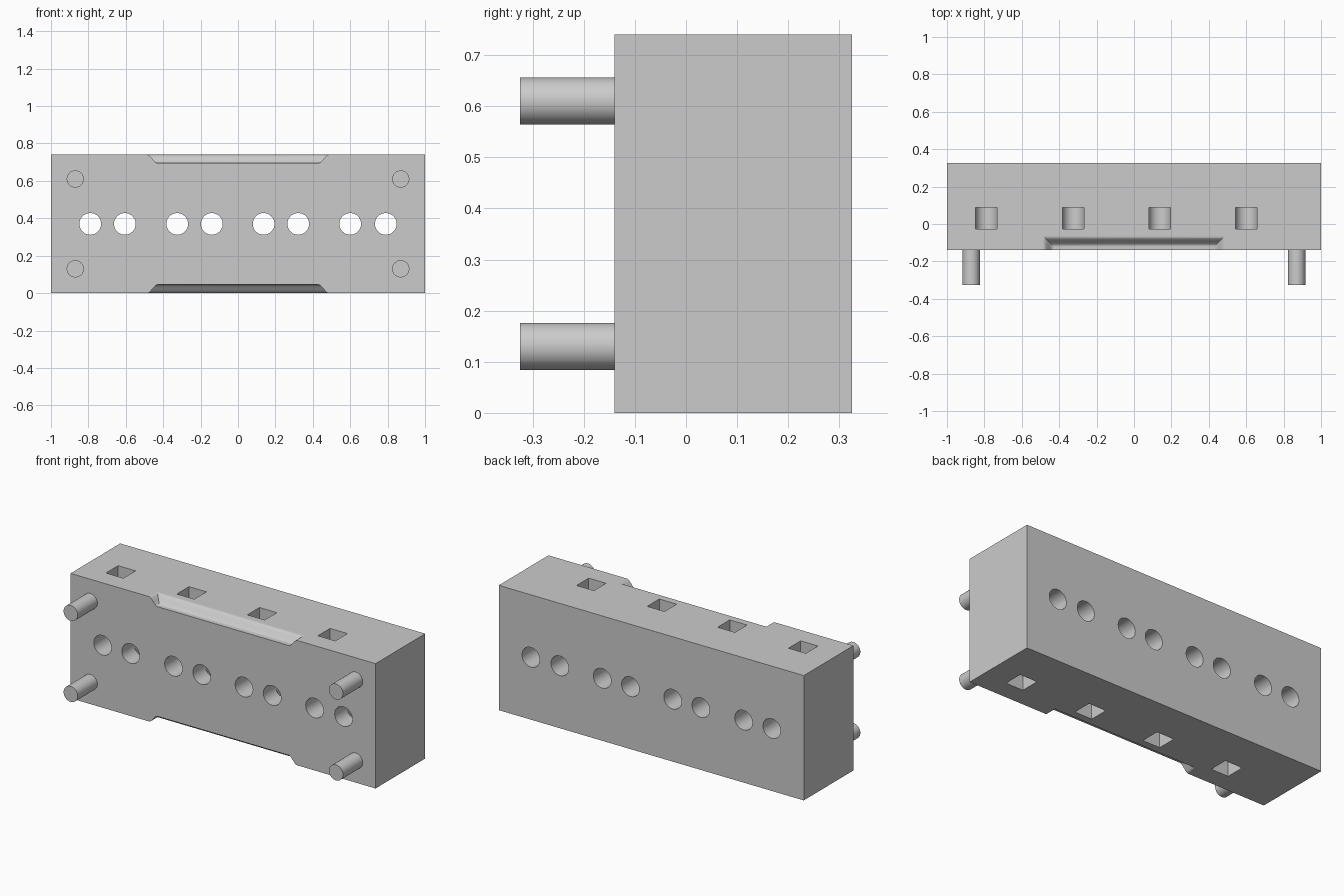
import bpy, bmesh, math
from mathutils import Matrix, Vector

if "Cube" in bpy.data.objects:
    bpy.data.objects.remove(bpy.data.objects["Cube"])

FRONT, BACK, HEIGHT = -0.14, 0.325, 0.74
MID = HEIGHT / 2
SHAFT_Y = 0.03

grey = bpy.data.materials.new("plain grey")
grey.use_nodes = True
grey.diffuse_color = (0.6, 0.6, 0.6, 1)
grey.node_tree.nodes["Principled BSDF"].inputs["Base Color"].default_value = (0.6, 0.6, 0.6, 1)


def add_box(bm, x, y, z):
    """Box from three (low, high) ranges."""
    size = Vector((r[1] - r[0] for r in (x, y, z)))
    centre = Vector((sum(r) / 2 for r in (x, y, z)))
    bmesh.ops.create_cube(bm, size=1, matrix=Matrix.Translation(centre) @ Matrix.Diagonal(size).to_4x4())


def add_rod(bm, x, z, radius, y0, y1):
    """Cylinder lying along y."""
    place = Matrix.Translation((x, (y0 + y1) / 2, z)) @ Matrix.Rotation(math.pi / 2, 4, "X")
    bmesh.ops.create_cone(bm, cap_ends=True, segments=48, radius1=radius, radius2=radius,
                          depth=y1 - y0, matrix=place)


def add_recess(bm, up):
    """Flared shallow scoop on the front edge, its walls an S-curve."""
    depth, flare, steps = 0.045, 0.055, 10
    levels = [(flare * t, depth * t * t * (3 - 2 * t)) for t in (i / steps for i in range(steps + 1))]
    levels.append((flare, depth + 0.05))
    rings = []
    for out, rise in levels:
        z = MID + up * (MID - depth + rise)
        x, y = 0.43 + out, -0.12 + out
        rings.append([bm.verts.new(p) for p in ((-x, -0.3, z), (x, -0.3, z), (x, y, z), (-x, y, z))])
    for a, b in zip(rings, rings[1:]):
        for i in range(4):
            j = (i + 1) % 4
            bm.faces.new((a[i], a[j], b[j], b[i]))
    bm.faces.new(rings[0])
    bm.faces.new(rings[-1])


def finish(bm, name):
    bmesh.ops.recalc_face_normals(bm, faces=bm.faces)
    mesh = bpy.data.meshes.new(name)
    bm.to_mesh(mesh)
    bm.free()
    mesh.materials.append(grey)
    obj = bpy.data.objects.new(name, mesh)
    bpy.context.collection.objects.link(obj)
    return obj


def activate(obj):
    bpy.ops.object.select_all(action="DESELECT")
    obj.select_set(True)
    bpy.context.view_layer.objects.active = obj


def shade(obj):
    """Smooth the curved faces and keep the flat ones flat."""
    activate(obj)
    bpy.ops.object.shade_smooth_by_angle(angle=math.radians(35))
    for p in obj.data.polygons:
        p.use_smooth = max(abs(c) for c in p.normal) < 0.999


# Main block
bm = bmesh.new()
add_box(bm, (-1, 1), (FRONT, BACK), (0, HEIGHT))
block = finish(bm, "block")

# Cutters: round bores, square shafts from alternate sides, edge scoops
bores, shafts, scoops = bmesh.new(), bmesh.new(), bmesh.new()
for i, x in enumerate((-0.79, -0.605, -0.325, -0.14, 0.137, 0.322, 0.6, 0.79)):
    add_rod(bores, x, MID, 0.058, FRONT - 0.1, BACK + 0.1)
    z_range = (-0.1, MID) if i % 2 else (MID, HEIGHT + 0.1)
    add_box(shafts, (x - 0.057, x + 0.057), (SHAFT_Y - 0.057, SHAFT_Y + 0.057), z_range)
for up in (1, -1):
    add_recess(scoops, up)

for bm, name in ((bores, "bore_cutter"), (shafts, "shaft_cutter"), (scoops, "scoop_cutter")):
    cutter = finish(bm, name)
    cutter.hide_render = True
    mod = block.modifiers.new(name, "BOOLEAN")
    mod.operation, mod.solver, mod.object = "DIFFERENCE", "EXACT", cutter
    activate(block)
    bpy.ops.object.modifier_apply(modifier=mod.name)
    bpy.data.objects.remove(cutter)
shade(block)

# Corner pegs on the front
for x, side in ((-0.87, "right"), (0.87, "left")):
    for z, level in ((0.13, "lower"), (0.61, "upper")):
        bm = bmesh.new()
        add_rod(bm, x, z, 0.046, -0.325, FRONT + 0.01)
        shade(finish(bm, f"{level}_{side}_peg"))
